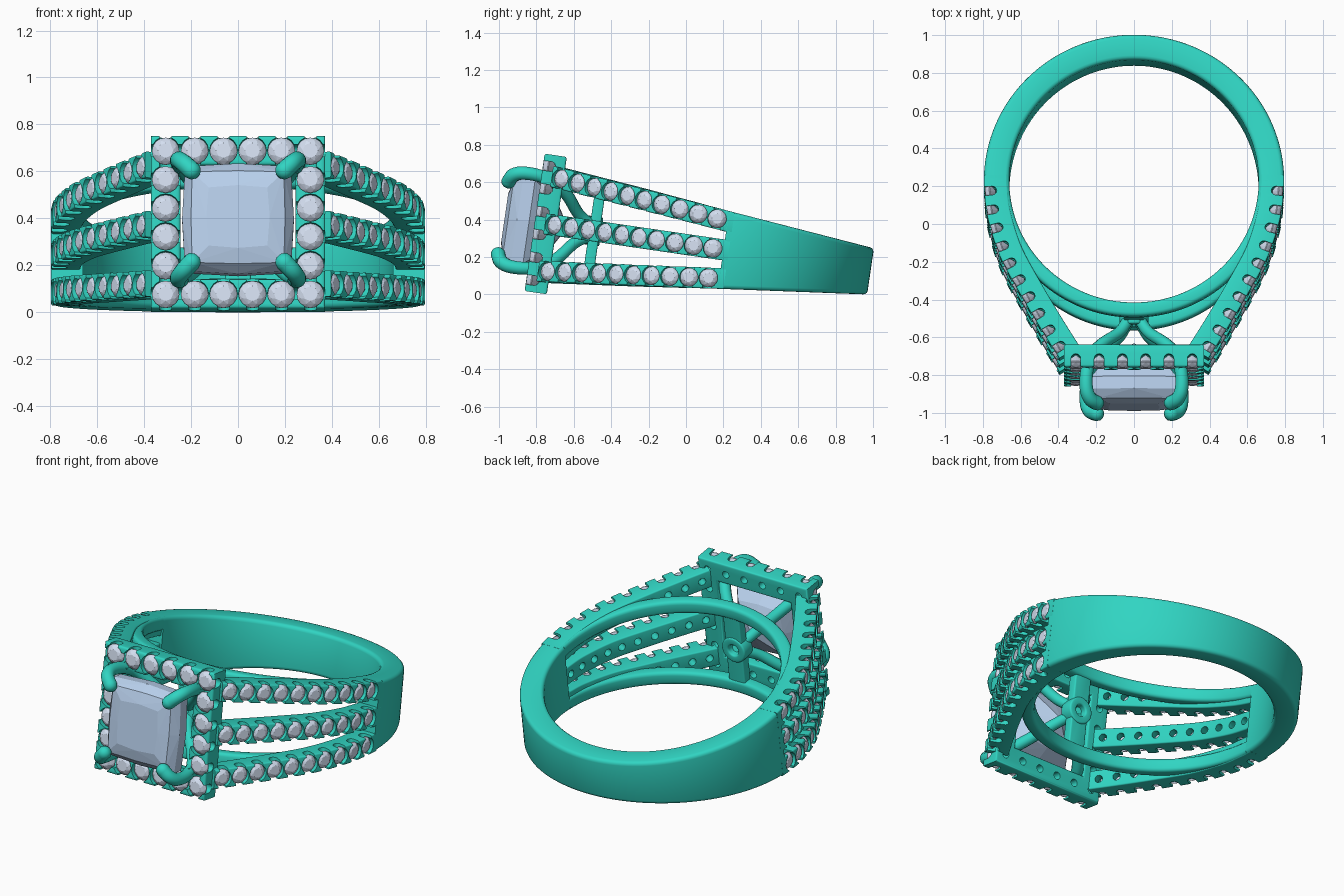
import bpy, bmesh, math
from mathutils import Matrix, Vector

if "Cube" in bpy.data.objects:
    bpy.data.objects.remove(bpy.data.objects["Cube"])

TILT = Matrix.Translation((0, 0.2, 0.238)) @ Matrix.Rotation(-math.radians(8.3), 4, 'X')
R_IN, R_OUT = 0.66, 0.795
metal, gems = [], []


def material(name, rgb):
    m = bpy.data.materials.new(name)
    m.diffuse_color = (*rgb, 1)
    m.use_nodes = True
    m.node_tree.nodes["Principled BSDF"].inputs["Base Color"].default_value = m.diffuse_color
    return m


GREEN = material("green_metal", (0.03, 0.66, 0.54))
PALE = material("pale_gem", (0.66, 0.74, 0.88))
BLUE = material("blue_gem", (0.48, 0.63, 0.84))


# ---------- helpers ----------
def to_mesh(bm):
    bmesh.ops.recalc_face_normals(bm, faces=bm.faces)
    me = bpy.data.meshes.new("part")
    bm.to_mesh(me)
    bm.free()
    return me


def loft(rings, closed=False):
    bm = bmesh.new()
    vs = [[bm.verts.new(p) for p in r] for r in rings]
    n = len(vs[0])
    for i in range(len(vs) if closed else len(vs) - 1):
        a, b = vs[i], vs[(i + 1) % len(vs)]
        for j in range(n):
            bm.faces.new((a[j], a[(j + 1) % n], b[(j + 1) % n], b[j]))
    if not closed:
        bm.faces.new(vs[0])
        bm.faces.new(vs[-1])
    return to_mesh(bm)


def hull(points):
    bm = bmesh.new()
    for p in points:
        bm.verts.new(p)
    bmesh.ops.convex_hull(bm, input=bm.verts[:])
    return to_mesh(bm)


def add(name, me, mat=GREEN):
    ob = bpy.data.objects.new(name, me)
    me.name = name
    bpy.context.collection.objects.link(ob)
    me.materials.clear()
    me.materials.append(mat)
    (metal if mat is GREEN else gems).append(ob)
    return ob


def instances(template, mats):
    bm = bmesh.new()
    for m in mats:
        start = len(bm.verts)
        bm.from_mesh(template)
        bm.verts.ensure_lookup_table()
        bmesh.ops.transform(bm, matrix=m, verts=bm.verts[start:])
    return to_mesh(bm)


def cut(ob, cutters):
    helpers = []
    for me in cutters:
        c = bpy.data.objects.new("cutter", me)
        c.hide_render = True
        bpy.context.collection.objects.link(c)
        mod = ob.modifiers.new("cut", 'BOOLEAN')
        mod.operation, mod.solver, mod.object = 'DIFFERENCE', 'EXACT', c
        helpers.append(c)
    bpy.context.view_layer.update()
    dg = bpy.context.evaluated_depsgraph_get()
    me = bpy.data.meshes.new_from_object(ob.evaluated_get(dg))
    ob.modifiers.clear()
    ob.data = me
    me.materials.clear()
    me.materials.append(GREEN)
    for c in helpers:
        bpy.data.objects.remove(c)


def rrect(u0, u1, v0, v1, r):
    out = []
    for cu, cv, a0 in ((u1 - r, v1 - r, 0), (u0 + r, v1 - r, 90), (u0 + r, v0 + r, 180), (u1 - r, v0 + r, 270)):
        for k in range(4):
            a = math.radians(a0 + 30 * k)
            out.append((cu + r * math.cos(a), cv + r * math.sin(a)))
    return out


def spline(pts, n=14):
    p = [Vector(q) for q in pts]
    p = [2 * p[0] - p[1]] + p + [2 * p[-1] - p[-2]]
    out = []
    for i in range(1, len(p) - 2):
        a, b, c, d = p[i - 1:i + 3]
        for k in range(n):
            t = k / n
            out.append(0.5 * (2 * b + (c - a) * t + (2 * a - 5 * b + 4 * c - d) * t * t + (3 * b - a - 3 * c + d) * t ** 3))
    return out + [p[-2]]


def frame(pos, y, z):
    x = y.cross(z)
    m = Matrix((x, y, z)).transposed().to_4x4()
    m.translation = pos
    return m


def circle(r, z, n=16, off=0.0):
    return [(r * math.cos((i + off) * math.tau / n), r * math.sin((i + off) * math.tau / n), z) for i in range(n)]


def half_height(y):
    return 0.21 - 0.105 * y


# round brilliant, its seat with drilled hole, and the side notch (top of metal at z = 0)
def brilliant(r):
    g = -0.026
    return hull(circle(r * .55, g + .42 * r, 8) + circle(r * .8, g + .26 * r, 8, .5)
                + circle(r, g, 16) + circle(r, g - .08 * r, 16) + [(0, 0, g - .8 * r)])


def seat(r):
    return loft([circle(r, .03), circle(r, -.03), circle(.022, -.072), circle(.022, -.2)])


def notch(w, depth, half):
    u = [(w, .03)] + [(w * math.cos(a), -depth + w + w * math.sin(a)) for a in
                      [-k * math.pi / 6 for k in range(7)]] + [(-w, .03)]
    return loft([[(x, y, z) for x, z in u] for y in (-half, half)])


# ---------- shank: solid rear half ----------
def arc(a0, a1, n, section):
    rings = []
    for i in range(n + 1):
        a = a0 + (a1 - a0) * i / n
        rings.append([(u * math.cos(a), u * math.sin(a), v) for u, v in section(math.sin(a))])
    return loft(rings)


def shank_section(s):
    h = half_height(.79 * s)
    return rrect(R_IN, R_OUT, -h, h, .022)


add("shank", arc(0, math.pi, 72, shank_section))

# inner rails closing the finger hole
for k, nm in ((1, "upper_inner_rail"), (-1, "lower_inner_rail")):
    def rail_section(s, k=k):
        z = k * (half_height(R_IN * s) - .04)
        return rrect(R_IN, R_IN + .075, z - .04, z + .04, .02)
    add(nm, arc(math.pi, math.tau, 72, rail_section))

# ---------- split shoulders with stones ----------
path = spline([(.795, .03), (.793, -.05), (.775, -.2), (.71, -.41), (.6, -.62), (.49, -.81), (.395, -.965)], 8)
run = [0.0]
for a, b in zip(path, path[1:]):
    run.append(run[-1] + (b - a).length)


def tangent(i):
    return (path[min(i + 1, len(path) - 1)] - path[max(i - 1, 0)]).normalized()


def on_path(s):
    i = next(j for j in range(len(run) - 1) if run[j + 1] >= s)
    f = (s - run[i]) / (run[i + 1] - run[i])
    return path[i].lerp(path[i + 1], f), tangent(i).lerp(tangent(i + 1), f).normalized()


UP = Vector((0, 0, 1))
COUNT = 10
shoulder_mats = []
for k, nm in ((1, "upper"), (0, "middle"), (-1, "lower")):
    rings = []
    for i, p in enumerate(path):
        t = tangent(i)
        zc = k * (half_height(p.y) - .056)
        rings.append([(p.x - t.y * u, p.y + t.x * u, zc + v) for u, v in rrect(-.125, 0, -.056, .056, .008)])
    mats = []
    for j in range(COUNT):
        p, t = on_path(.088 + j * (run[-1] - .088 - .053) / (COUNT - 1))
        pos = Vector((p.x, p.y, k * (half_height(p.y) - .056)))
        mats.append(frame(pos, UP, Vector((-t.y, t.x, 0))))
    shoulder_mats += mats
    row = add(nm + "_shoulder_right", loft(rings))
    cut(row, [instances(seat(.0505), mats), instances(notch(.024, .066, .075), mats)])
    twin = row.data.copy()
    twin.transform(Matrix.Scale(-1, 4, (1, 0, 0)))
    twin.flip_normals()
    add(nm + "_shoulder_left", twin)

stones = instances(brilliant(.05), shoulder_mats)
add("shoulder_stones_right", stones, PALE)
twin = stones.copy()
twin.transform(Matrix.Scale(-1, 4, (1, 0, 0)))
twin.flip_normals()
add("shoulder_stones_left", twin, PALE)

# ---------- square halo ----------
FRONT = -1.02
sec = rrect(.245, .371, FRONT, -.9, .012)
halo = add("halo_frame", loft([[(sx * u, y, sz * u) for u, y in sec]
                               for sx, sz in ((1, 1), (-1, 1), (-1, -1), (1, -1))], closed=True))
ticks = [(-2.5 + i) * .1232 for i in range(6)]
OUT = Vector((0, -1, 0))
rows_z, rows_x = [], []
for q in ticks:
    for e in (ticks[0], ticks[-1]):
        rows_z.append(frame(Vector((q, FRONT, e)), UP, OUT))
        rows_x.append(frame(Vector((e, FRONT, q)), Vector((1, 0, 0)), OUT))
halo_mats = rows_z + [m for m in rows_x if abs(m.translation.z) < .3]
cut(halo, [instances(seat(.0595), halo_mats), instances(notch(.026, .07, .08), rows_z),
           instances(notch(.026, .07, .08), rows_x)])
add("halo_stones", instances(brilliant(.0585), halo_mats), PALE)

# ---------- square centre stone ----------
pts = []
for half, y, mid in ((.125, -1.182, .135), (.195, -1.163, .2), (.225, -1.115, .238), (.225, -1.05, .238), (.14, -.93, .15)):
    for sx in (-1, 1):
        pts += [(sx * half, y, half), (sx * half, y, -half), (sx * mid, y, 0), (0, y, sx * mid)]
add("centre_stone", hull(pts + [(0, -.84, 0)]), BLUE)

# ---------- basket claws ----------
claw = spline([(.02, -.70), (.075, -.79), (.165, -.865), (.225, -.94), (.25, -1.03), (.252, -1.12), (.232, -1.17), (.195, -1.19)], 6)
for sx, sz, nm in ((1, 1, "upper_right"), (-1, 1, "upper_left"), (1, -1, "lower_right"), (-1, -1, "lower_left")):
    diag = Vector((sx, 0, sz))
    side = Vector((sx, 0, -sz)).normalized()
    rings = []
    pos = [diag * p.x + Vector((0, p.y, 0)) for p in claw]
    last = len(pos) - 1
    for i, p in enumerate(pos):
        t = (pos[min(i + 1, last)] - pos[max(i - 1, 0)]).normalized()
        nrm = side.cross(t)
        rad = .03 + .009 * i / last
        caps = [(0, 1)] if i < last else [(0, 1), (.018, .85), (.03, .5), (.034, .1)]
        for d, f in caps:
            rings.append([p + t * d + (side * c + nrm * s) * rad * f for c, s, _ in circle(1, 0, 12)])
    add("claw_" + nm, loft(rings))

# ---------- bridge bar and collar under the basket ----------
bar = add("bridge_bar", loft([[(x, y, z) for x, y in rrect(-.055, .055, -.725, -.668, .008)] for z in (-.24, .24)]))
cut(bar, [loft([[(x, y, z) for x, z, _ in circle(.034, 0, 24)] for y in (-.6, -.8)])])
add("bridge_collar", loft([[(u * c, y, u * s) for u, y in rrect(.033, .078, -.745, -.66, .01)]
                           for c, s, _ in circle(1, 0, 32)], closed=True))

# ---------- lean the whole ring and smooth the metal ----------
for ob in metal + gems:
    ob.data.transform(TILT)
bpy.ops.object.select_all(action='DESELECT')
for ob in metal:
    ob.select_set(True)
bpy.context.view_layer.objects.active = metal[0]
bpy.ops.object.shade_smooth_by_angle(angle=math.radians(35))
